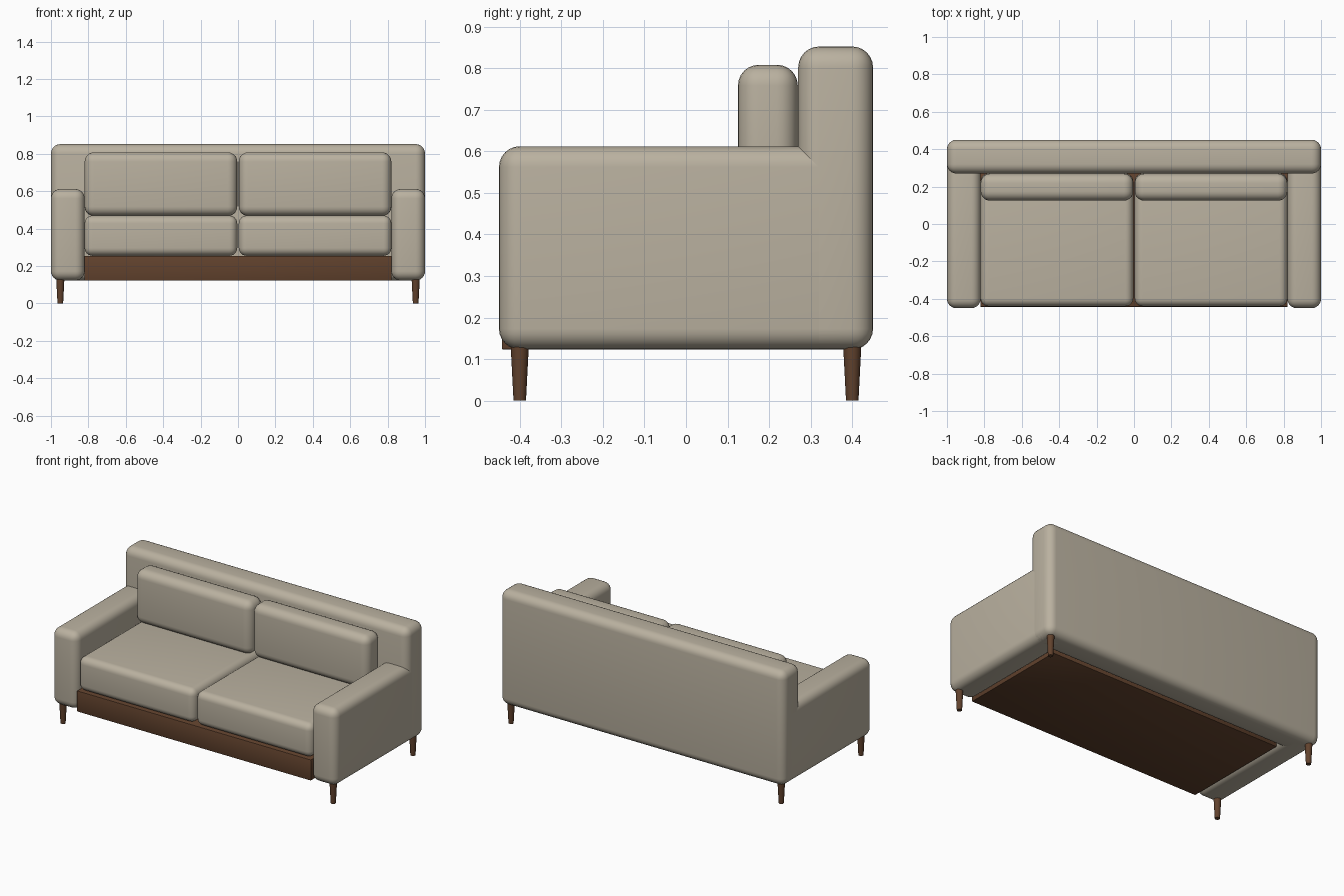
import bpy, bmesh
from mathutils import Matrix, Vector

cube = bpy.data.objects.get("Cube")
if cube:
    bpy.data.objects.remove(cube, do_unlink=True)


def make_material(name, rgb):
    mat = bpy.data.materials.new(name)
    mat.use_nodes = True
    mat.diffuse_color = (*rgb, 1)
    mat.node_tree.nodes["Principled BSDF"].inputs["Base Color"].default_value = (*rgb, 1)
    return mat


FABRIC = make_material("beige fabric", (0.49, 0.44, 0.35))
WOOD = make_material("dark brown wood", (0.12, 0.054, 0.026))


def add_object(name, bm, mat):
    mesh = bpy.data.meshes.new(name)
    bm.to_mesh(mesh)
    bm.free()
    mesh.materials.append(mat)
    obj = bpy.data.objects.new(name, mesh)
    bpy.context.collection.objects.link(obj)
    bpy.ops.object.select_all(action='DESELECT')
    obj.select_set(True)
    bpy.context.view_layer.objects.active = obj
    bpy.ops.object.shade_smooth_by_angle(angle=0.6)
    return obj


def rounded_box(name, x, y, z, radius, mat, segments=6):
    """Box spanning the given (low, high) ranges, with rounded edges."""
    size = Vector([r[1] - r[0] for r in (x, y, z)])
    centre = Vector([(r[0] + r[1]) / 2 for r in (x, y, z)])
    bm = bmesh.new()
    bmesh.ops.create_cube(bm, size=1, matrix=Matrix.LocRotScale(centre, None, size))
    bmesh.ops.bevel(bm, geom=bm.edges[:], offset=radius, segments=segments,
                    profile=0.5, affect='EDGES')
    return add_object(name, bm, mat)


def tapered_leg(name, x, y):
    height = 0.135
    bm = bmesh.new()
    bmesh.ops.create_cone(bm, cap_ends=True, segments=24, radius1=0.015, radius2=0.022,
                          depth=height, matrix=Matrix.Translation((x, y, height / 2)))
    return add_object(name, bm, WOOD)


# Frame: backrest across the full width and a wooden base between the arms
rounded_box("backrest", (-1, 1), (0.27, 0.45), (0.123, 0.852), 0.05, FABRIC)
rounded_box("base", (-0.822, 0.822), (-0.443, 0.272), (0.123, 0.255), 0.003, WOOD, 2)

# Arms, cushions and legs, repeated on both sides
for side, s in (("right", -1), ("left", 1)):
    def span(a, b):
        return tuple(sorted((s * a, s * b)))

    rounded_box(side + "_arm", span(0.82, 1), (-0.45, 0.42), (0.123, 0.612), 0.05, FABRIC)
    rounded_box(side + "_seat_cushion", span(0.004, 0.82), (-0.44, 0.27),
                (0.255, 0.47), 0.042, FABRIC)
    rounded_box(side + "_back_cushion", span(0.004, 0.82), (0.125, 0.269),
                (0.468, 0.808), 0.05, FABRIC)
    for end, y in (("front", -0.4), ("back", 0.4)):
        tapered_leg(f"{end}_{side}_leg", s * 0.95, y)
